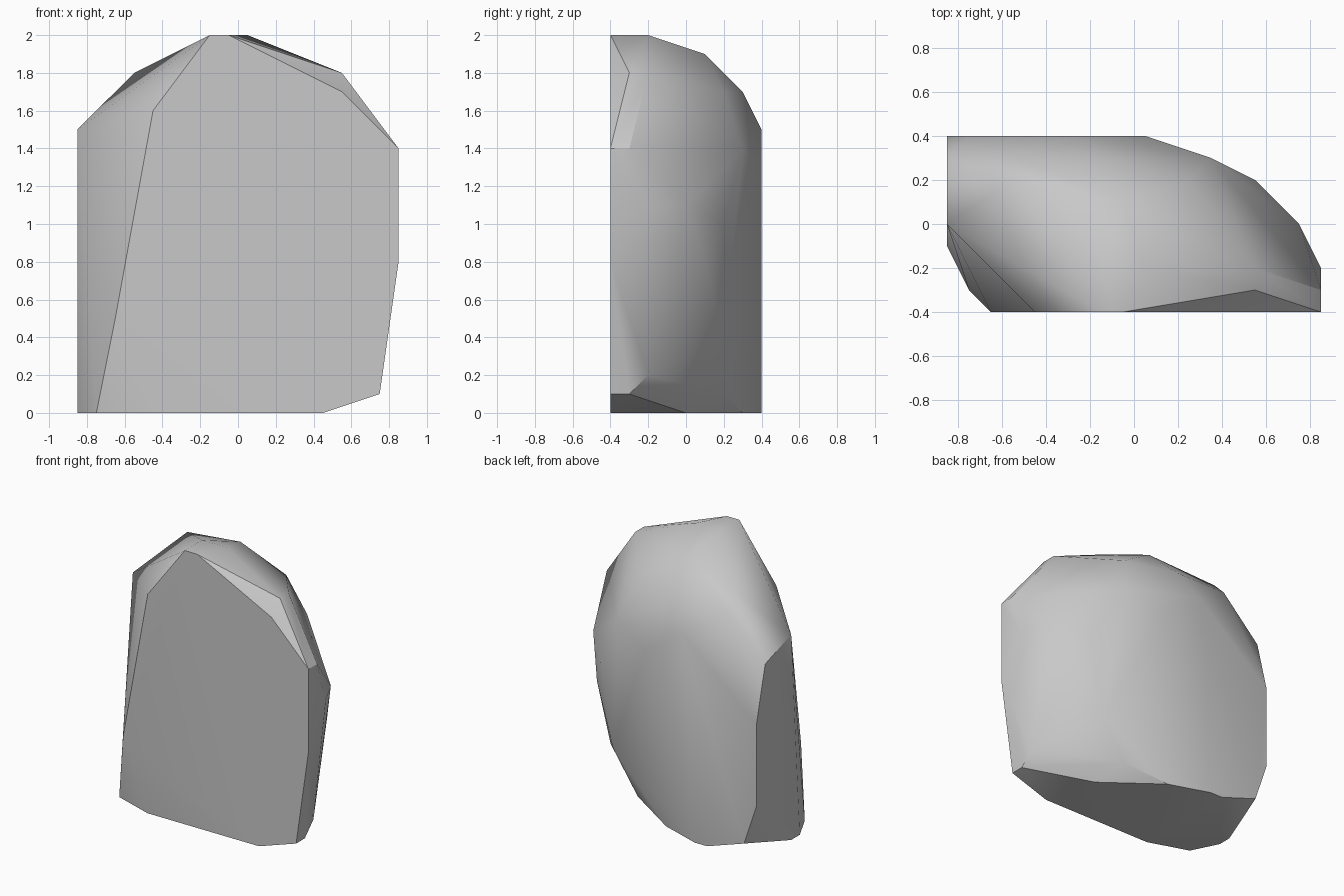
import bpy
import bmesh
from math import radians

default_cube = bpy.data.objects.get("Cube")
if default_cube:
    bpy.data.objects.remove(default_cube, do_unlink=True)


def make_material(name, colour):
    material = bpy.data.materials.new(name)
    material.use_nodes = True
    material.diffuse_color = colour
    shader = material.node_tree.nodes["Principled BSDF"]
    shader.inputs["Base Color"].default_value = colour
    shader.inputs["Roughness"].default_value = 0.9
    return material


# Outline of the flat front, as x and z
front = [(-.15, 2), (-.45, 1.6), (-.65, .5), (-.45, 0), (.45, 0),
         (.75, .1), (.85, .8), (.85, 1.4), (.55, 1.7), (-.05, 2)]

# Outline of the flat back, as x and z
back = [(-.85, 1), (-.75, 1.2), (-.25, 1.5), (.05, 1.3),
        (-.35, 0), (-.45, 0), (-.75, .1), (-.85, .4)]

# Remaining corners of the flat side, as y and z
flat_side = [(-.1, 0), (0, 0), (0, 1.5), (.3, 1.4)]

# Remaining corners of the ground contact, as x and y
base = [(-.75, -.3), (-.05, .3), (.35, 0)]

# Chipped corners over the top
crown = [(-.15, -.2, 2), (.05, -.2, 2), (-.05, .1, 1.9), (-.55, .2, 1.8),
         (-.55, .3, 1.7), (-.15, .3, 1.7), (.25, .2, 1.7),
         (.55, -.3, 1.8), (.55, -.2, 1.8), (.35, .3, 1.4)]

# Chipped corners around the rounded side
round_side = [(.85, -.3, 1.4), (.85, -.2, 1.1), (.75, 0, 1.1), (.55, .2, 1),
              (.65, .1, .8), (.45, .2, .4), (.25, .2, .1),
              (.75, -.3, .1), (.75, -.2, .2)]

corners = crown + round_side
corners += [(x, -.4, z) for x, z in front]
corners += [(x, .4, z) for x, z in back]
corners += [(-.85, y, z) for y, z in flat_side]
corners += [(x, y, 0) for x, y in base]


def build_boulder(name, points, material):
    """Wrap a tight skin round the corners and merge its coplanar faces."""
    bm = bmesh.new()
    for point in points:
        bm.verts.new(point)
    bmesh.ops.convex_hull(bm, input=bm.verts[:])
    loose = [v for v in bm.verts if not v.link_faces]
    bmesh.ops.delete(bm, geom=loose, context="VERTS")
    bmesh.ops.dissolve_limit(bm, angle_limit=radians(1),
                             verts=bm.verts[:], edges=bm.edges[:])
    bmesh.ops.recalc_face_normals(bm, faces=bm.faces[:])
    mesh = bpy.data.meshes.new(name)
    bm.to_mesh(mesh)
    bm.free()
    mesh.materials.append(material)
    boulder = bpy.data.objects.new(name, mesh)
    bpy.context.collection.objects.link(boulder)
    return boulder


# Boulder
stone_grey = make_material("stone_grey", (.58, .58, .58, 1))
boulder = build_boulder("boulder", corners, stone_grey)

# Soft facets with crisp edges at the flat cuts
for other in bpy.context.selected_objects:
    other.select_set(False)
boulder.select_set(True)
bpy.context.view_layer.objects.active = boulder
bpy.ops.object.shade_smooth_by_angle(angle=radians(32))
